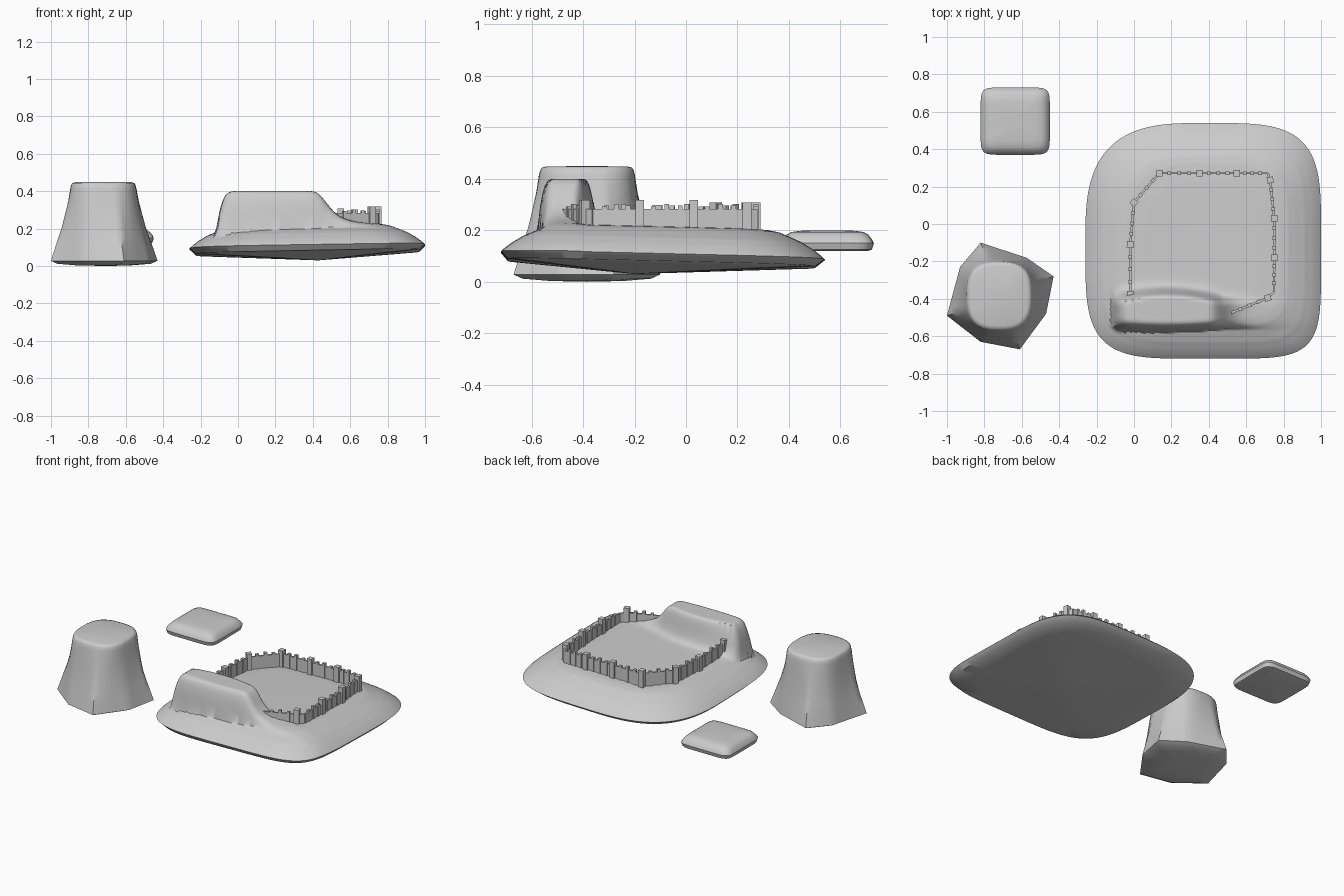
import bpy, bmesh, math
from mathutils import Vector

if "Cube" in bpy.data.objects:
    bpy.data.objects.remove(bpy.data.objects["Cube"])

TAU = 2 * math.pi


def finish(name, bm, smooth=None):
    bmesh.ops.recalc_face_normals(bm, faces=bm.faces)
    me = bpy.data.meshes.new(name)
    bm.to_mesh(me)
    bm.free()
    ob = bpy.data.objects.new(name, me)
    bpy.context.collection.objects.link(ob)
    if smooth:
        bpy.ops.object.select_all(action='DESELECT')
        ob.select_set(True)
        bpy.context.view_layer.objects.active = ob
        bpy.ops.object.shade_smooth_by_angle(angle=math.radians(smooth))
    return ob


def loft(name, rings, low, high, smooth):
    """Skin closed rings, closing both ends with a fan to a pole."""
    bm = bmesh.new()
    rows = [[bm.verts.new(p) for p in ring] for ring in rings]
    n = len(rows[0])
    a, b = bm.verts.new(low), bm.verts.new(high)
    for i in range(n):
        j = (i + 1) % n
        bm.faces.new((a, rows[0][j], rows[0][i]))
        bm.faces.new((b, rows[-1][i], rows[-1][j]))
        for r, s in zip(rows, rows[1:]):
            bm.faces.new((r[i], r[j], s[j], s[i]))
    return finish(name, bm, smooth)


def squircle(t, n):
    c, s = math.cos(t), math.sin(t)
    r = (abs(c) ** n + abs(s) ** n) ** (-1 / n)
    return r * c, r * s


def lerp_table(x, table):
    for (x0, y0), (x1, y1) in zip(table, table[1:]):
        if x <= x1:
            return y0 + (y1 - y0) * (x - x0) / (x1 - x0)
    return table[-1][1]


# Main island: rounded square with pointed underside, plateau and hill
CX, CY, HALF = 0.37, -0.09, 0.63
outline = []
for i in range(180):
    t = TAU * i / 180
    outline.append(squircle(t, (4, 3, 4.2, 5.5)[int(t / (math.pi / 2))]))
SKIRT = [(0, .215), (.5, .213), (.66, .207), (.72, .2), (.78, .185),
         (.86, .163), (.93, .136), (.97, .117), (1, .1)]


def rise(t):
    t = min(max(t, 0), 1)
    return 1 - (1 - t) ** 4


def hill(x, y):
    bend = min(1, ((x - .17) / .3) ** 2)
    left = rise((x + .118) / .12)
    front = rise((y + .578 - .015 * bend) / .075)
    right = 1 / (1 + (max(x - .38, 0) / .115) ** 3)
    back = 1 / (1 + (max(y + .42 + .045 * bend, 0) / .06) ** 6)
    return left * front * right * back


def island_top(u, v, r):
    x, y = CX + HALF * u * r, CY + HALF * v * r
    z = lerp_table(r, SKIRT) + (.01 * u - .015 * v) * r
    k = hill(x, y)
    return x, y, z + (.40 - z) * k


rings = []
for r in (.25, .5, .75, .95):
    rings.append([(CX + .06 * (1 - r) + HALF * u * r,
                   CY - .11 * (1 - r) + HALF * v * r,
                   .03 + (.042 + .012 * u - .015 * v) * r) for u, v in outline])
for k in range(80):
    r = 1 - k / 80
    rings.append([island_top(u, v, r) for u, v in outline])
loft("main_island", rings, (CX + .06, CY - .11, .03), island_top(0, 0, 0), 40)

# Tall rock: irregular eight-cornered foot tapering to a rounded flat top
foot = [(-1, -.49), (-.82, -.63), (-.61, -.67), (-.47, -.48),
        (-.43, -.28), (-.575, -.18), (-.82, -.10), (-.93, -.23)]
mid = Vector((-.72, -.385))
low_line, top_line = [], []
for i, p in enumerate(foot):
    a, b = Vector(p), Vector(foot[(i + 1) % 8])
    for k in range(6):
        q = a.lerp(b, k / 6) - mid
        u, v = squircle(math.atan2(q.y, q.x) % TAU, 2.8)
        low_line.append(q)
        top_line.append(Vector((u * .175, v * .185)))
rings = []
for f, s, z in [(0, .5, .003), (0, .88, .012), (0, 1, .028), (.18, 1, .09),
                (.36, 1, .15), (.54, 1, .21), (.7, 1, .28), (.86, 1, .35),
                (.97, 1, .41), (1, .985, .432), (1, .95, .443), (1, .86, .448)]:
    rings.append([(*(mid + s * a.lerp(b, f)), z) for a, b in zip(low_line, top_line)])
loft("tall_rock", rings, (-.7, -.385, 0), (*mid, .45), 50)

# Small flat rock: pillow slab with a hollow underside
rings = []
for s, z in [(.88, .12), (.96, .125), (1, .15), (.96, .165), (.88, .183),
             (.78, .193), (.6, .198), (.3, .2)]:
    rings.append([(-.635 + .185 * s * u, .55 + .18 * s * v, z)
                  for u, v in (squircle(TAU * i / 64, 8) for i in range(64))])
loft("small_rock", rings, (-.635, .55, .137), (-.635, .55, .2), 35)


# Castle wall: thin panels, small posts between, and square towers
def block(bm, a, b, width, z0, z1):
    a, b = Vector(a), Vector(b)
    d = (b - a).normalized()
    n = Vector((-d.y, d.x)) * width / 2
    plan = (a - n, b - n, b + n, a + n)
    lo = [bm.verts.new((*p, z0)) for p in plan]
    hi = [bm.verts.new((*p, z1)) for p in plan]
    bm.faces.new(lo[::-1])
    bm.faces.new(hi)
    for i in range(4):
        j = (i + 1) % 4
        bm.faces.new((lo[i], lo[j], hi[j], hi[i]))


def post(bm, c, d, size, z0, z1):
    c, d = Vector(c), d.normalized() * size / 2
    block(bm, c - d, c + d, size, z0, z1)


path = [(.52, -.475), (.715, -.395), (.75, -.18), (.75, .03), (.728, .235),
        (.55, .272), (.35, .272), (.136, .272), (0, .115), (-.02, -.11), (-.02, -.375)]
corners = {1: (.748, -.362), 4: (.715, .272)}  # extra bends beside the corner towers
walls, posts, towers = bmesh.new(), bmesh.new(), bmesh.new()
for i, (p, q) in enumerate(zip(path, path[1:])):
    if i in corners:
        block(walls, p, corners[i], .012, .19, .283)
        p = corners[i]
    block(walls, p, q, .012, .19, .283)
    a, b = Vector(p), Vector(q)
    for k in (1, 2, 3):
        post(posts, a.lerp(b, k / 4), b - a, .019, .19, (.293, .302, .296)[k - 1])
    if i < 9:
        post(towers, q, b - a, .036, .19, .298) if i == 8 else None
    if i != 8:
        direction = Vector((1, .35)) if i == 0 else b - a
        post(towers, q, direction, .034, .19, .318 if i < 3 else .308)
finish("castle_walls", walls)
finish("wall_posts", posts)
finish("wall_towers", towers)
